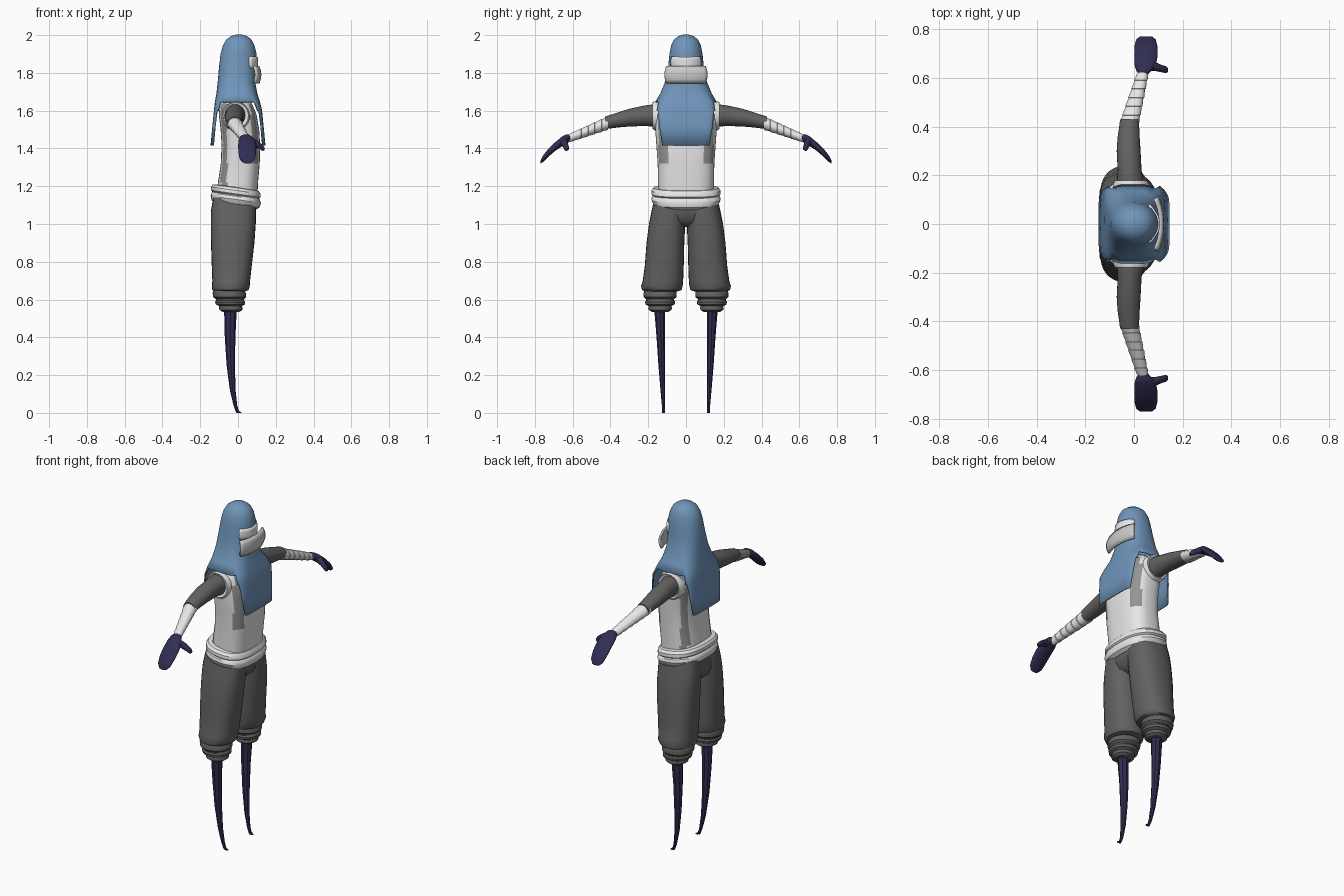
import bpy, bmesh, math


def mat(name, rgb):
    m = bpy.data.materials.new(name)
    m.diffuse_color = (*rgb, 1)
    return m


BLUE = mat("hood blue", (0.16, 0.30, 0.49))
DARK = mat("cloth dark grey", (0.125, 0.12, 0.118))
WHITE = mat("cloth white", (0.8, 0.8, 0.8))
SEAM = mat("seam grey", (0.3, 0.3, 0.3))
PALE = mat("mask pale grey", (0.6, 0.6, 0.59))
NAVY = mat("navy", (0.03, 0.027, 0.085))


def finish(name, bm, mats, mirror, angle=45, thick=0):
    bmesh.ops.recalc_face_normals(bm, faces=bm.faces)
    me = bpy.data.meshes.new(name)
    bm.to_mesh(me)
    bm.free()
    for m in mats:
        me.materials.append(m)
    me.shade_smooth()
    me.set_sharp_from_angle(angle=math.radians(angle))
    ob = bpy.data.objects.new(name, me)
    bpy.context.collection.objects.link(ob)
    if thick:
        mod = ob.modifiers.new("thickness", "SOLIDIFY")
        mod.thickness = thick
        mod.offset = 0
    if mirror:
        mod = ob.modifiers.new("mirror", "MIRROR")
        mod.use_axis = (False, True, False)
    return ob


def power(v, e):
    return math.copysign(abs(v) ** (2 / e), v)


def loft_bm(secs, axis="z", n=28, tilt=0, cap=(True, True)):
    """Rings of (position, centre a, centre b, radius a, radius b[, squareness])."""
    bm = bmesh.new()
    rings = []
    for s in secs:
        t, ca, cb, ra, rb = s[:5]
        e = s[5] if len(s) > 5 else 2
        ring = []
        for i in range(n):
            w = 2 * math.pi * i / n
            a = ca + ra * power(math.cos(w), e)
            b = cb + rb * power(math.sin(w), e)
            p = {"z": (a, b, t + tilt * (a - ca)), "y": (a, t, b), "x": (t, a, b)}[axis]
            ring.append(bm.verts.new(p))
        rings.append(ring)
    for r, q in zip(rings, rings[1:]):
        for i in range(n):
            j = (i + 1) % n
            bm.faces.new((r[i], r[j], q[j], q[i]))
    if cap[0]:
        bm.faces.new(rings[0])
    if cap[1]:
        bm.faces.new(rings[-1])
    return bm


def loft(name, secs, m, axis="z", n=28, mirror=False, tilt=0, angle=45):
    return finish(name, loft_bm(secs, axis, n, tilt), [m], mirror, angle)


# Hood with front bib and back cape: full rings, open at the sides below the shoulders
hood = [(2.0, 0.005, 0, 0.012, 0.012), (1.992, 0.005, 0, 0.04, 0.038),
        (1.975, 0.005, 0, 0.063, 0.06), (1.945, 0.004, 0, 0.08, 0.075),
        (1.90, 0.003, 0, 0.092, 0.084), (1.83, -0.003, 0, 0.094, 0.091, 2.3),
        (1.75, -0.008, 0, 0.096, 0.108, 2.6), (1.69, -0.006, 0, 0.105, 0.133, 3),
        (1.645, -0.003, 0, 0.116, 0.16, 4), (1.60, 0, 0, 0.124, 0.166, 6),
        (1.52, 0, 0, 0.132, 0.152, 8), (1.415, 0, 0, 0.142, 0.135, 8)]
bm = loft_bm(hood, n=40, cap=(True, False))
bmesh.ops.recalc_face_normals(bm, faces=bm.faces)
sides = [f for f in bm.faces
         if f.calc_center_median().z < 1.64 and abs(f.normal.y) > abs(f.normal.x)]
bmesh.ops.delete(bm, geom=sides, context="FACES")
finish("hood_and_cape", bm, [BLUE], False, 50, 0.007)


# Face coverings: bent bands across the front of the hood
def band(name, z0, z1, half, x_mid, x_end, m, flare=0.0):
    bm = bmesh.new()
    n, rows = 14, 4
    grid = []
    for r in range(rows + 1):
        v = r / rows
        row = []
        for i in range(n + 1):
            u = 2 * i / n - 1
            x = x_mid + (x_end - x_mid) * abs(u) ** 2.2 + flare * math.sin(math.pi * v)
            y = half * u * (1 - 0.08 * (2 * v - 1) ** 2)
            row.append(bm.verts.new((x, y, z0 + (z1 - z0) * v)))
        grid.append(row)
    for p, q in zip(grid, grid[1:]):
        for i in range(n):
            bm.faces.new((p[i], p[i + 1], q[i + 1], q[i]))
    finish(name, bm, [m], False, 45, 0.012)


band("forehead_band", 1.825, 1.885, 0.078, 0.1, 0.06, WHITE)
band("face_mask", 1.745, 1.835, 0.112, 0.108, 0.085, PALE, 0.01)

# Vest with grey seams at the back and front corners
vest = [(1.15, -0.005, 0, 0.108, 0.148, 2.8), (1.22, 0, 0, 0.106, 0.148, 2.8),
        (1.32, 0.012, 0, 0.103, 0.15, 2.8), (1.42, 0.015, 0, 0.102, 0.157, 2.8),
        (1.50, 0.01, 0, 0.102, 0.163, 2.8), (1.58, -0.002, 0, 0.1, 0.166, 3),
        (1.635, -0.01, 0, 0.085, 0.155, 3), (1.68, -0.01, 0, 0.06, 0.09, 2.5)]
bm = loft_bm(vest, n=48)
for f in bm.faces:
    c = f.calc_center_median()
    back = -0.088 < c.x < -0.055 and abs(c.y) > 0.09
    front = c.x > 0.07 and abs(c.y) > 0.1 and c.z > 1.36
    f.material_index = 1 if back or front else 0
finish("vest", bm, [WHITE, SEAM], False)
loft("armhole_rim", [(0.13, -0.012, 1.57, 0.075, 0.075), (0.165, -0.012, 1.572, 0.074, 0.077),
                     (0.178, -0.012, 1.575, 0.067, 0.07), (0.172, -0.012, 1.575, 0.058, 0.062)],
     WHITE, "y", mirror=True)

# Rolled sash, tilted forward
loft("rolled_sash", [(1.09, -0.012, 0, 0.105, 0.155, 2.5), (1.105, -0.012, 0, 0.126, 0.174, 2.5),
                     (1.13, -0.012, 0, 0.133, 0.184, 2.5), (1.147, -0.012, 0, 0.128, 0.18, 2.5),
                     (1.152, -0.012, 0, 0.123, 0.174, 2.5), (1.16, -0.012, 0, 0.131, 0.183, 2.5),
                     (1.178, -0.012, 0, 0.131, 0.182, 2.5), (1.192, -0.012, 0, 0.122, 0.17, 2.5),
                     (1.195, -0.012, 0, 0.1, 0.145, 2.5)],
     WHITE, n=40, tilt=-0.14, angle=35)

# Baggy trousers
loft("trouser_seat", [(1.14, -0.02, 0, 0.11, 0.155, 2.5), (1.06, -0.023, 0, 0.115, 0.165, 2.5),
                      (1.01, -0.025, 0, 0.10, 0.12, 2.5), (0.985, -0.025, 0, 0.06, 0.06)], DARK)
loft("trouser_leg", [(1.14, -0.02, 0.085, 0.112, 0.082, 2.4), (1.07, -0.024, 0.092, 0.119, 0.09, 2.4),
                     (1.0, -0.025, 0.1, 0.119, 0.096, 2.4), (0.9, -0.028, 0.109, 0.115, 0.1, 2.4),
                     (0.78, -0.033, 0.115, 0.106, 0.103, 2.4), (0.70, -0.036, 0.122, 0.1, 0.107, 2.3),
                     (0.67, -0.038, 0.128, 0.1, 0.11, 2.2), (0.65, -0.04, 0.128, 0.096, 0.105),
                     (0.643, -0.042, 0.13, 0.08, 0.085)], DARK, mirror=True)
cuff = [(0.66, 0.075), (0.65, 0.082), (0.635, 0.088), (0.613, 0.087), (0.602, 0.074),
        (0.596, 0.074), (0.588, 0.08), (0.574, 0.077), (0.565, 0.06), (0.558, 0.062),
        (0.546, 0.061), (0.535, 0.045)]
loft("rolled_cuff", [(z, -0.045 + (0.62 - z) * 0.1, 0.137, r, r) for z, r in cuff],
     DARK, mirror=True, angle=35)

# Thin curved stilt legs
loft("stilt_leg", [(0.56, -0.04, 0.14, 0.034, 0.029), (0.4, -0.042, 0.134, 0.028, 0.022),
                   (0.25, -0.038, 0.129, 0.022, 0.017), (0.12, -0.028, 0.123, 0.015, 0.012),
                   (0.04, -0.014, 0.119, 0.01, 0.009), (0.012, -0.005, 0.118, 0.009, 0.008),
                   (0.0, 0.006, 0.118, 0.014, 0.008)],
     NAVY, n=8, mirror=True, angle=30)

# Sleeves, wrapped forearms and mitten hands
loft("sleeve", [(0.12, -0.015, 1.572, 0.062, 0.062), (0.17, -0.016, 1.575, 0.055, 0.059),
                (0.22, -0.018, 1.573, 0.049, 0.054), (0.30, -0.022, 1.563, 0.049, 0.047),
                (0.36, -0.022, 1.551, 0.045, 0.04), (0.43, -0.018, 1.535, 0.038, 0.033)],
     DARK, "y", n=24, mirror=True)
wraps = []
for k in range(6):
    for u, grow in ((k / 6, 0.003), ((k + 0.94) / 6, 0.0)):
        wraps.append((0.412 + 0.215 * u, -0.02 + 0.058 * u, 1.535 - 0.084 * u,
                      0.038 - 0.016 * u + grow, 0.034 - 0.014 * u + grow))
loft("forearm_wrap", wraps, WHITE, "y", n=24, mirror=True, angle=30)
loft("hand", [(0.612, 0.038, 1.457, 0.018, 0.016), (0.632, 0.042, 1.452, 0.034, 0.023),
              (0.655, 0.046, 1.438, 0.044, 0.026), (0.69, 0.049, 1.412, 0.048, 0.023),
              (0.73, 0.049, 1.376, 0.047, 0.021), (0.757, 0.049, 1.345, 0.04, 0.017),
              (0.77, 0.049, 1.328, 0.024, 0.008)], NAVY, "y", n=24, mirror=True)
loft("thumb", [(0.06, 0.65, 1.44, 0.02, 0.02), (0.09, 0.645, 1.43, 0.018, 0.02),
               (0.115, 0.637, 1.414, 0.015, 0.018), (0.132, 0.633, 1.402, 0.014, 0.015),
               (0.14, 0.632, 1.398, 0.007, 0.008)], NAVY, "x", n=16, mirror=True)
